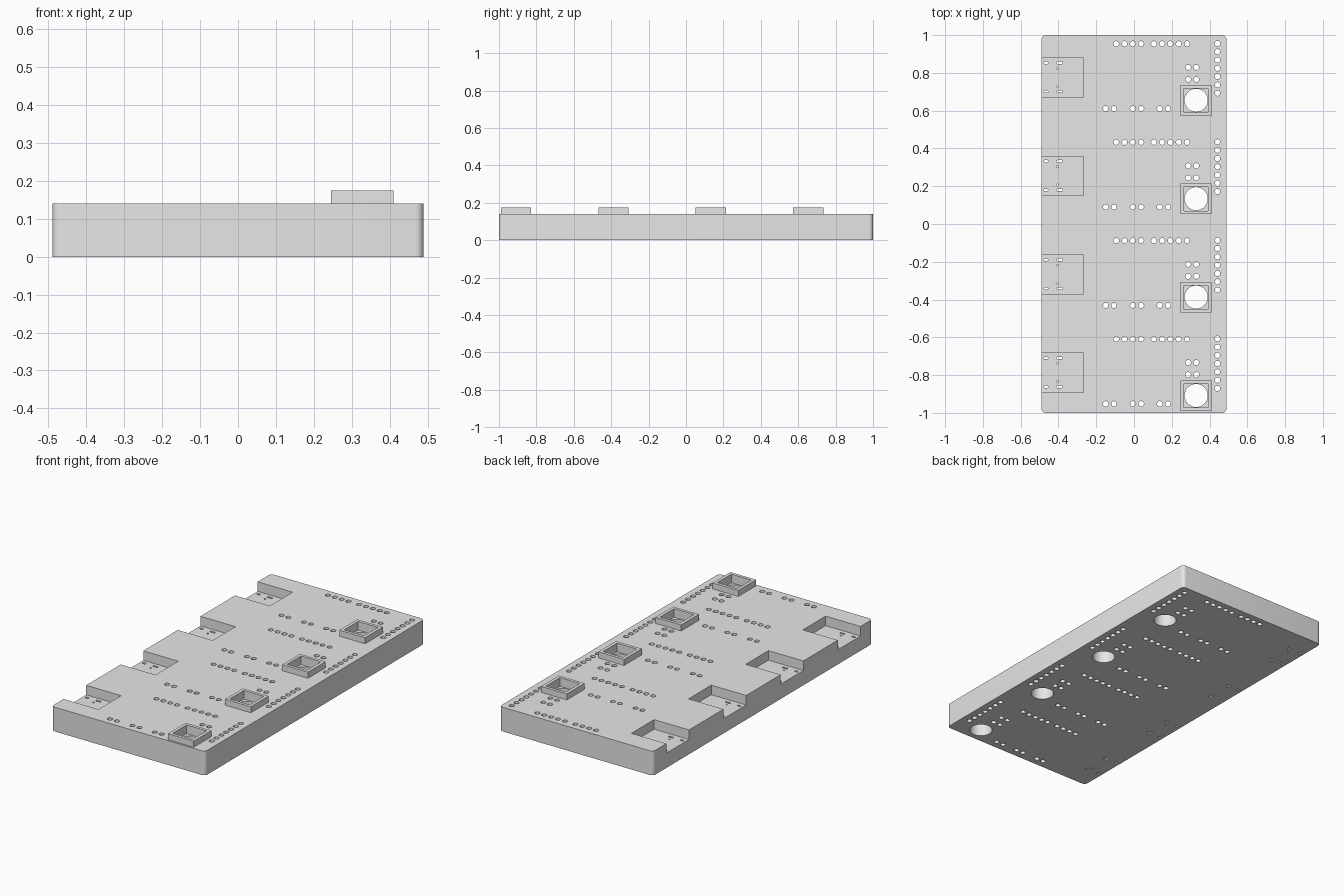
import bpy, bmesh, math
from mathutils import Matrix, Vector

if "Cube" in bpy.data.objects:
    bpy.data.objects.remove(bpy.data.objects["Cube"])

# Main sizes
W, L, H = 0.98, 2.0, 0.14
TOP = 0.175
PITCH = 0.521
CELLS = [0.654 - PITCH * i for i in range(4)]
SOCKET_X = 0.328
STEP = 0.0439

grey = bpy.data.materials.new("light grey")
grey.diffuse_color = (0.8, 0.8, 0.8, 1)
grey.use_nodes = True
grey.node_tree.nodes["Principled BSDF"].inputs["Base Color"].default_value = grey.diffuse_color


def add_box(bm, x0, x1, y0, y1, z0, z1):
    m = Matrix.Translation(((x0 + x1) / 2, (y0 + y1) / 2, (z0 + z1) / 2))
    m = m @ Matrix.Diagonal((x1 - x0, y1 - y0, z1 - z0, 1))
    return bmesh.ops.create_cube(bm, size=1, matrix=m)["verts"]


def add_hole(bm, x, y, r, segments=20):
    bmesh.ops.create_cone(bm, cap_ends=True, segments=segments, radius1=r, radius2=r,
                          depth=0.5, matrix=Matrix.Translation((x, y, 0.1)))


def add_slot(bm, x, y, length, width):
    # Upright prism with rounded ends along x
    r, d = width / 2, (length - width) / 2
    ring = []
    for side in (1, -1):
        for i in range(7):
            a = (-0.5 + i / 6) * math.pi
            ring.append(bm.verts.new((x + side * (d + r * math.cos(a)),
                                      y + side * r * math.sin(a), -0.1)))
    face = bm.faces.new(ring)
    out = bmesh.ops.extrude_face_region(bm, geom=[face])["geom"]
    bmesh.ops.translate(bm, vec=Vector((0, 0, 0.5)),
                        verts=[v for v in out if isinstance(v, bmesh.types.BMVert)])


def make_object(name, bm, helper=False):
    bmesh.ops.recalc_face_normals(bm, faces=bm.faces)
    mesh = bpy.data.meshes.new(name)
    bm.to_mesh(mesh)
    bm.free()
    mesh.materials.append(grey)
    ob = bpy.data.objects.new(name, mesh)
    bpy.context.collection.objects.link(ob)
    ob.hide_render = helper
    return ob


# Base slab with rounded upright corners
bm = bmesh.new()
add_box(bm, -W / 2, W / 2, -L / 2, L / 2, 0, H)
upright = [e for e in bm.edges if abs(e.verts[0].co.z - e.verts[1].co.z) > 0.1]
bmesh.ops.bevel(bm, geom=upright, offset=0.022, segments=6, profile=0.5, affect='EDGES')
board = make_object("base_slab", bm)

# Raised square sockets
bm = bmesh.new()
for c in CELLS:
    add_box(bm, SOCKET_X - 0.082, SOCKET_X + 0.082, c - 0.081, c + 0.081, 0.08, TOP)
sockets = make_object("raised_sockets", bm, True)

# Square socket pockets and side recesses
bm = bmesh.new()
for c in CELLS:
    add_box(bm, SOCKET_X - 0.0635, SOCKET_X + 0.0635, c - 0.0635, c + 0.0635, 0.125, 0.3)
    add_box(bm, -0.6, -0.267, c + 0.018, c + 0.225, H - 0.055, 0.3)
pockets = make_object("pocket_cutter", bm, True)

# Through holes, repeated for every cell
bm = bmesh.new()
for c in CELLS:
    add_hole(bm, SOCKET_X + 0.001, c + 0.001, 0.061, 48)
    pins = [(-0.094 + STEP * i, 0.300) for i in range(4)]
    pins += [(0.105 + STEP * i, 0.300) for i in range(5)]
    pins += [(0.442, 0.302 - STEP * i) for i in range(7)]
    pins += [(x, y) for x in (0.287, 0.330) for y in (0.175, 0.111)]
    pins += [(x + d, -0.043) for x in (-0.150, -0.006, 0.136) for d in (0, STEP)]
    for x, y in pins:
        add_hole(bm, x, c + y, 0.0142)
    for y in (0.199, 0.047):
        add_slot(bm, -0.466, c + y, 0.022, 0.012)
        add_slot(bm, -0.394, c + y, 0.032, 0.012)
    for y in (0.170, 0.074):
        add_hole(bm, -0.405, c + y, 0.005, 12)
holes = make_object("hole_cutter", bm, True)

# Join sockets to the slab, then cut pockets and holes
for tool, op in ((sockets, 'UNION'), (pockets, 'DIFFERENCE'), (holes, 'DIFFERENCE')):
    mod = board.modifiers.new(tool.name, 'BOOLEAN')
    mod.operation = op
    mod.solver = 'EXACT'
    mod.object = tool

bpy.ops.object.select_all(action='DESELECT')
board.select_set(True)
bpy.context.view_layer.objects.active = board
bpy.ops.object.convert(target='MESH')
bpy.ops.object.shade_smooth_by_angle(angle=math.radians(30))
for tool in (sockets, pockets, holes):
    bpy.data.objects.remove(tool)
